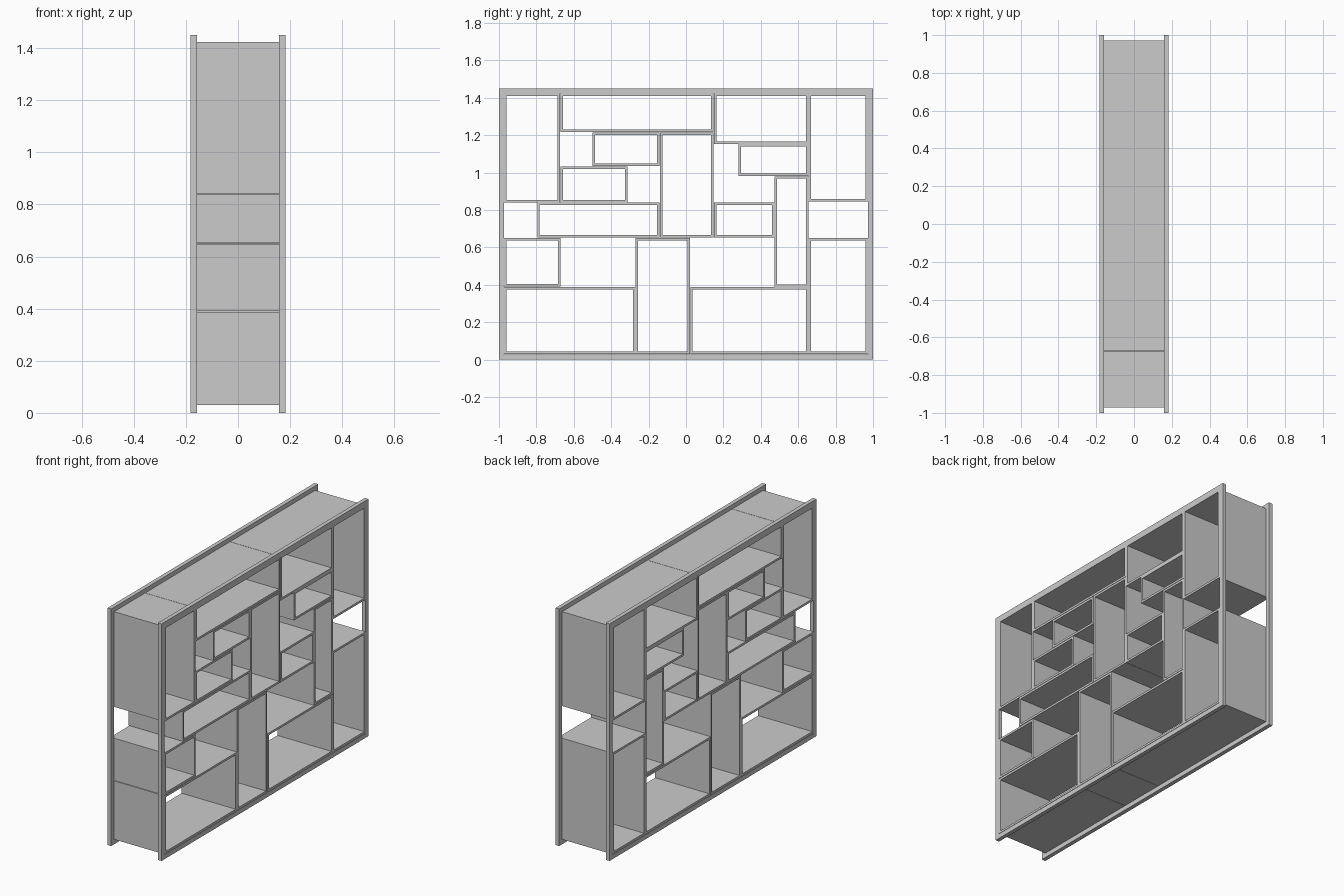
import bpy
import bmesh

if "Cube" in bpy.data.objects:
    bpy.data.objects.remove(bpy.data.objects["Cube"])

WALL = 0.013      # board thickness of each box
HALF = 0.183      # half depth of the shelf


def tube(name, y0, y1, z0, z1, x0, x1, t):
    """Rectangular tube open along x, with wall thickness t."""
    bm = bmesh.new()

    def loop(x, d):
        return [bm.verts.new((x, y, z)) for y, z in
                ((y0 + d, z0 + d), (y1 - d, z0 + d), (y1 - d, z1 - d), (y0 + d, z1 - d))]

    rings = [loop(x0, 0), loop(x1, 0), loop(x1, t), loop(x0, t)]
    for a, b in zip(rings, rings[1:] + rings[:1]):
        for i in range(4):
            j = (i + 1) % 4
            bm.faces.new((a[i], a[j], b[j], b[i]))
    bmesh.ops.recalc_face_normals(bm, faces=bm.faces)
    mesh = bpy.data.meshes.new(name)
    bm.to_mesh(mesh)
    bm.free()
    obj = bpy.data.objects.new(name, mesh)
    bpy.context.collection.objects.link(obj)
    return obj


# Outer trim frames on both open sides
tube("frame_right", -1, 1, 0, 1.45, HALF - 0.025, HALF, 0.028)
tube("frame_left", -1, 1, 0, 1.45, -HALF, -HALF + 0.025, 0.028)

# Open boxes: name, y range, z range (cells between them stay empty)
LOW, TOP, END = 0.03, 1.423, 0.972
boxes = [
    ("tall_box_upper_back", -END, -0.673, 0.841, TOP),
    ("wide_box_top", -0.671, 0.147, 1.217, TOP),
    ("box_top_right", 0.149, 0.655, 1.153, TOP),
    ("tall_box_upper_end", 0.655, END, 0.846, TOP),
    ("small_box_upper", -0.500, -0.141, 1.035, 1.215),
    ("small_box_middle", -0.671, -0.313, 0.841, 1.033),
    ("long_box_middle", -0.795, -0.141, 0.653, 0.839),
    ("tall_box_centre", -0.139, 0.147, 0.653, 1.215),
    ("small_box_right", 0.281, 0.655, 0.982, 1.153),
    ("low_box_right", 0.149, 0.472, 0.653, 0.839),
    ("narrow_tall_box", 0.474, 0.655, 0.389, 0.980),
    ("box_lower_left", -END, -0.671, 0.391, 0.649),
    ("wide_box_bottom_left", -END, -0.271, LOW, 0.388),
    ("tall_box_bottom", -0.269, 0.021, LOW, 0.651),
    ("wide_box_bottom_right", 0.023, 0.655, LOW, 0.387),
    ("tall_box_bottom_end", 0.655, END, LOW, 0.649),
]
for name, y0, y1, z0, z1 in boxes:
    tube(name, y0, y1, z0, z1, -HALF, HALF, WALL)
